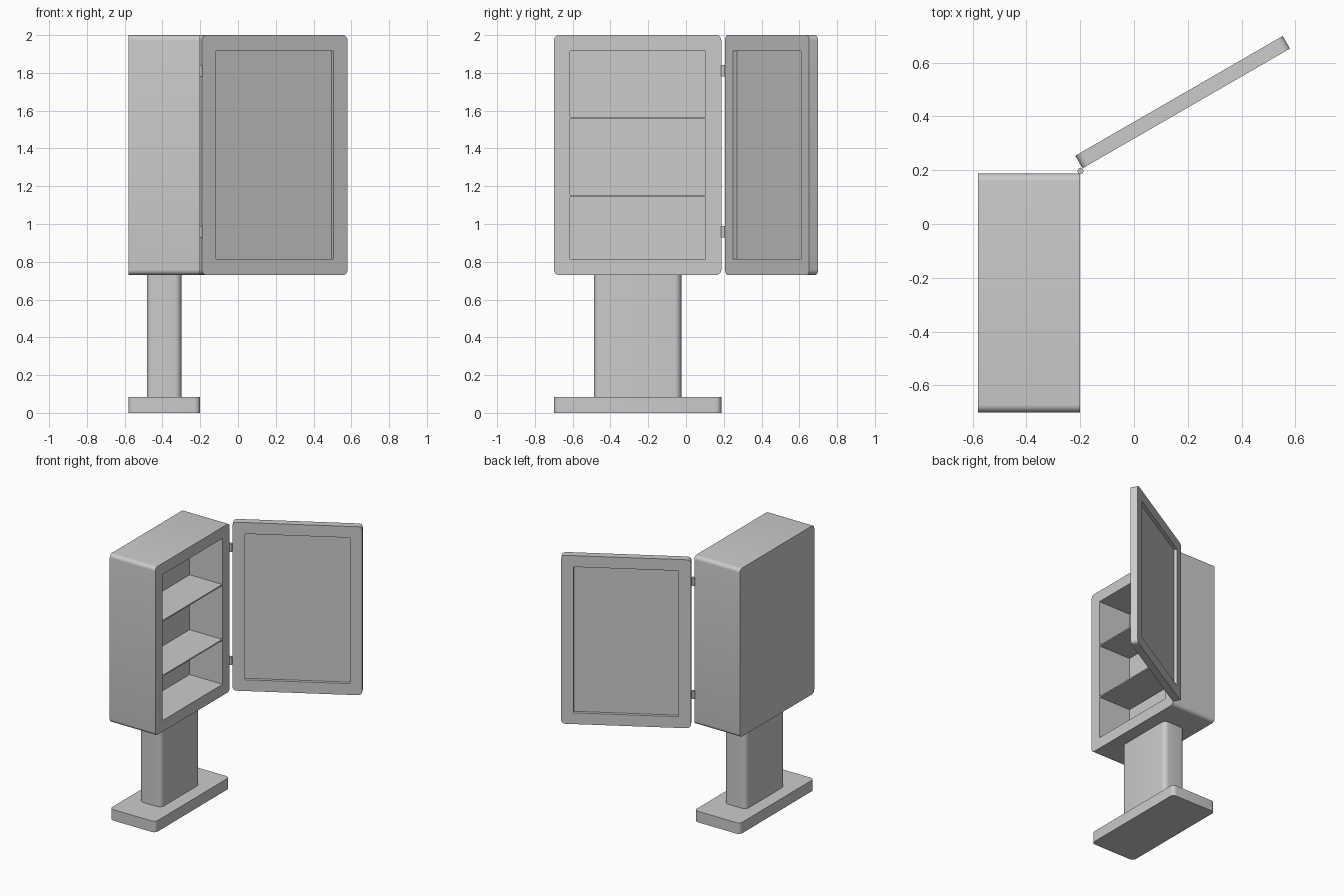
import bpy, bmesh, math
from mathutils import Vector

if "Cube" in bpy.data.objects:
    bpy.data.objects.remove(bpy.data.objects["Cube"])


def box(name, lo, hi, axis=None, radius=0.03):
    """Box between two corners; edges along `axis` are rounded."""
    lo, hi = Vector(lo), Vector(hi)
    bm = bmesh.new()
    bmesh.ops.create_cube(bm, size=1)
    for v in bm.verts:
        v.co = [(lo[i] + hi[i]) / 2 + v.co[i] * (hi[i] - lo[i]) for i in range(3)]
    if axis is not None:
        edges = [e for e in bm.edges
                 if abs(e.verts[0].co[axis] - e.verts[1].co[axis]) > 1e-4]
        bmesh.ops.bevel(bm, geom=edges, offset=radius, segments=6,
                        profile=0.5, affect='EDGES')
    bmesh.ops.recalc_face_normals(bm, faces=bm.faces[:])
    mesh = bpy.data.meshes.new(name)
    bm.to_mesh(mesh)
    bm.free()
    ob = bpy.data.objects.new(name, mesh)
    bpy.context.collection.objects.link(ob)
    return ob


def activate(ob):
    bpy.ops.object.select_all(action='DESELECT')
    ob.select_set(True)
    bpy.context.view_layer.objects.active = ob


def cut(ob, lo, hi):
    """Carve a box-shaped recess."""
    cutter = box("cutter", lo, hi)
    cutter.hide_render = True
    mod = ob.modifiers.new("recess", 'BOOLEAN')
    mod.operation, mod.solver, mod.object = 'DIFFERENCE', 'EXACT', cutter
    activate(ob)
    bpy.ops.object.modifier_apply(modifier=mod.name)
    bpy.data.objects.remove(cutter)


def smooth(ob):
    activate(ob)
    bpy.ops.object.shade_smooth_by_angle(angle=math.radians(30))


X0, X1 = -0.58, -0.20      # cabinet back and open front
Y0, Y1 = -0.70, 0.187
Z0, Z1 = 0.73, 2.0
RIM = 0.085
BACK = X1 - 0.275          # inner back wall

# Base plate and post
base = box("base", (X0, Y0, 0), (X1, Y1, 0.083), axis=2, radius=0.03)
post = box("post", (-0.483, -0.488, 0.08), (-0.30, -0.025, Z0 + 0.005), axis=2, radius=0.035)

# Cabinet shell, open towards +x
cabinet = box("cabinet", (X0, Y0, Z0), (X1, Y1, Z1), axis=0, radius=0.028)
cut(cabinet, (BACK, Y0 + RIM, Z0 + RIM), (X1 + 0.1, Y1 - RIM, Z1 - RIM))

# Shelves
for i, z in enumerate((1.148, 1.562)):
    box(f"shelf_{i + 1}", (BACK - 0.004, Y0 + RIM - 0.004, z - 0.005),
        (X1 - 0.003, Y1 - RIM + 0.004, z + 0.005))

# Door frame with a thin middle panel, recessed from both sides
W, T = 0.89, 0.054
door = box("door", (0, 0, Z0), (W, T, Z1), axis=1, radius=0.028)
for y0, y1 in ((-0.1, 0.024), (T - 0.024, T + 0.1)):
    cut(door, (RIM, y0, Z0 + RIM), (W - RIM, y1, Z1 - RIM))
door.location = (-0.191, 0.207, 0)
door.rotation_euler.z = math.radians(30)

# Hinge pins
for i, z in enumerate((0.959, 1.812)):
    bpy.ops.mesh.primitive_cylinder_add(vertices=24, radius=0.011, depth=0.06,
                                        location=(-0.199, 0.197, z))
    hinge = bpy.context.object
    hinge.name = f"hinge_{i + 1}"
    smooth(hinge)

for ob in (base, post, cabinet, door):
    smooth(ob)
